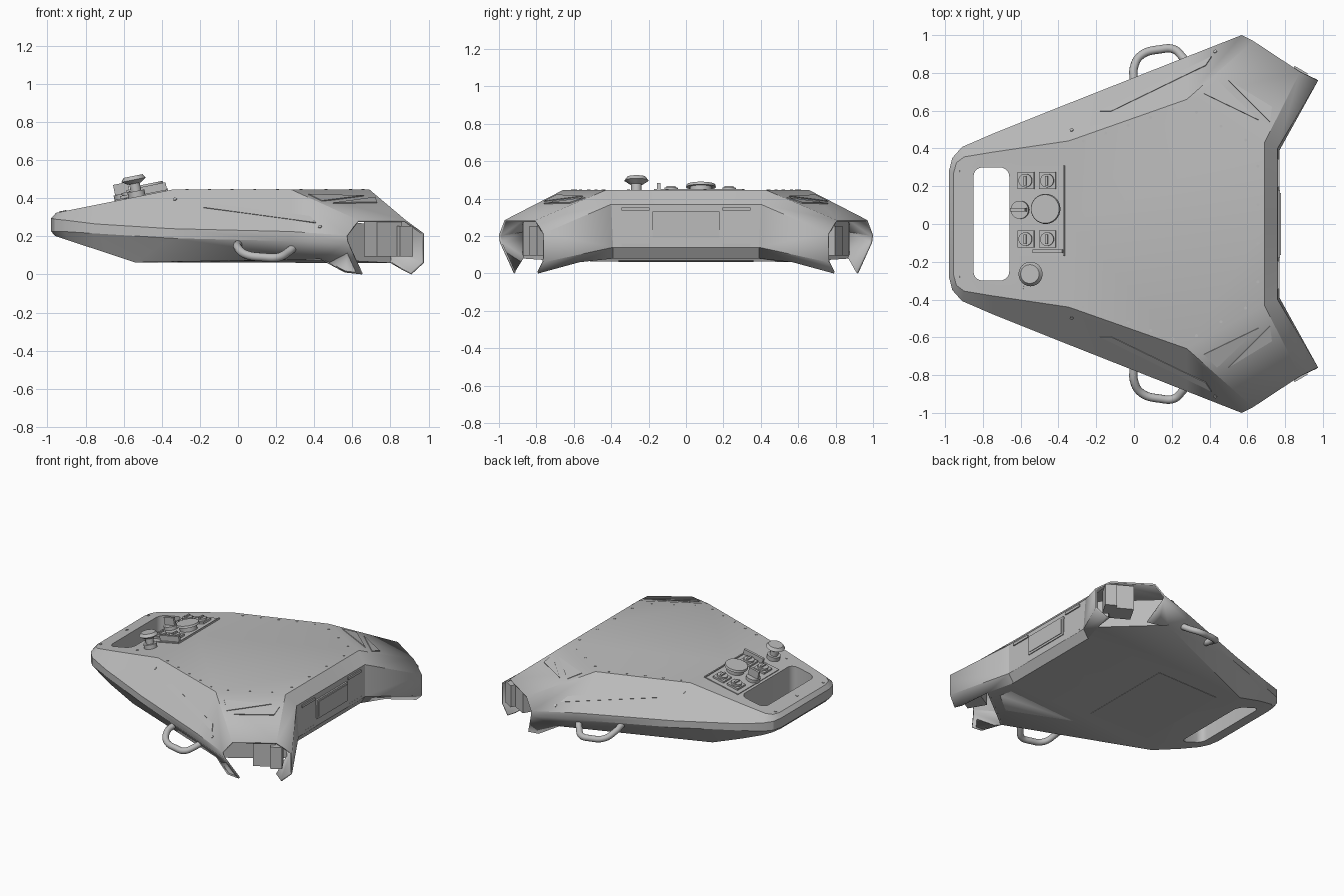
import bpy, bmesh, math
from mathutils import Vector, Matrix
from mathutils.geometry import intersect_line_plane

cube = bpy.data.objects.get("Cube")
if cube:
    bpy.data.objects.remove(cube)

grey = bpy.data.materials.new("light grey")
grey.use_nodes = True
colour = (0.5, 0.5, 0.5, 1)
grey.diffuse_color = colour
grey.node_tree.nodes["Principled BSDF"].inputs["Base Color"].default_value = colour


def finish(name, bm, smooth=True):
    bmesh.ops.remove_doubles(bm, verts=bm.verts[:], dist=0.0005)
    bmesh.ops.recalc_face_normals(bm, faces=bm.faces[:])
    mesh = bpy.data.meshes.new(name)
    bm.to_mesh(mesh)
    bm.free()
    ob = bpy.data.objects.new(name, mesh)
    bpy.context.collection.objects.link(ob)
    mesh.materials.append(grey)
    if smooth:
        bpy.ops.object.select_all(action='DESELECT')
        ob.select_set(True)
        bpy.context.view_layer.objects.active = ob
        bpy.ops.object.shade_smooth_by_angle(angle=math.radians(25))
    return ob


def flip(p, s):
    return Vector((p[0], p[1] * s, p[2]))


def tail_top(x, y):
    return (x, y, 0.32 + (x + 0.97) * 0.2)


def tail_low(x, y):
    return (x, y, 0.205 - (x + 0.97) * 0.33)


# Columns of the hull wall, each from top edge to bottom edge
A = [tail_top(-0.955, 0), (-0.98, 0, 0.295), (-0.98, 0, 0.225), tail_low(-0.96, 0)]
B = [tail_top(-0.955, 0.27), (-0.98, 0.28, 0.295), (-0.98, 0.28, 0.225), tail_low(-0.96, 0.26)]
B2 = [tail_top(-0.94, 0.325), (-0.962, 0.35, 0.29), (-0.962, 0.35, 0.225), tail_low(-0.94, 0.33)]
C = [tail_top(-0.9, 0.355), (-0.91, 0.408, 0.285), (-0.91, 0.408, 0.225), tail_low(-0.89, 0.375)]
D = [tail_top(-0.75, 0.38), (-0.75, 0.477, 0.265), (-0.75, 0.477, 0.215), tail_low(-0.75, 0.42)]
E = [tail_top(-0.345, 0.44), (-0.35, 0.637, 0.24), (-0.35, 0.637, 0.19), tail_low(-0.54, 0.46)]
F = [(0.28, 0.66, 0.445), (0.28, 0.886, 0.225), (0.28, 0.886, 0.175), (0.43, 0.87, 0.08)]
G = [(0.63, 0.97, 0.285), (0.57, 1.0, 0.205), (0.575, 0.995, 0.165), (0.65, 0.92, 0)]
H = [(0.88, 0.805, 0.285), (0.975, 0.76, 0.215), (0.975, 0.76, 0.06), (0.91, 0.79, 0)]
I = [(0.69, 0.43, 0.445), (0.76, 0.4, 0.37), (0.77, 0.39, 0.14), (0.73, 0.39, 0.08)]
J = [(p[0], 0, p[2]) for p in I]
outer_toe, inner_toe, arm_floor = (0.56, 0.925, 0.01), (0.86, 0.77, 0.025), (0.80, 0.57, 0.06)

# Half outline of the grip opening, from the front of the slot to its rear
slot = [(-0.66, 0)]
for cx, start in ((-0.71, 0), (-0.80, 90)):
    slot += [(cx + 0.05 * math.cos(math.radians(start + a)),
              0.25 + 0.05 * math.sin(math.radians(start + a))) for a in range(0, 91, 18)]
slot.append((-0.85, 0))
slot_top = [tail_top(*p) for p in slot]
slot_low = [tail_low(*p) for p in slot]

bm = bmesh.new()
for s in (1, -1):
    def face(*pts):
        bm.faces.new([bm.verts.new(flip(p, s)) for p in pts])
    for a, b in ((A, B), (B, B2), (B2, C), (C, D), (D, E), (E, F), (F, G), (H, I), (I, J)):
        for r in range(3):
            extra = []
            if r == 2 and a is F:
                extra = [outer_toe]
            if r == 2 and a is H:
                extra = [inner_toe, arm_floor]
            if extra and a is F:
                face(a[r], b[r], b[3], *extra, a[3])
            elif extra:
                face(a[r], b[r], b[3], *extra[::-1], a[3])
            else:
                face(a[r], b[r], b[r + 1], a[r + 1])
    # decks, sloped tail with its grip slot, arm roof and underside
    mid_top, mid_low = tail_top(-0.345, 0), tail_low(-0.54, 0)
    face(E[0], F[0], I[0], J[0], mid_top)
    face(F[0], G[0], H[0], I[0])
    face(A[0], B[0], B2[0], C[0], D[0], E[0], mid_top, *slot_top)
    face(A[3], B[3], B2[3], C[3], D[3], E[3], mid_low, *slot_low)
    face(mid_low, E[3], F[3], arm_floor, I[3], J[3])
    for k in range(len(slot) - 1):
        face(slot_top[k], slot_top[k + 1], slot_low[k + 1], slot_low[k])
hull = finish("hull_shell", bm)
sol = hull.modifiers.new("thickness", 'SOLIDIFY')
sol.thickness, sol.offset = 0.012, -1


def prism(name, pts, normal, t, s=1):
    """Thin plate: a polygon raised along a normal."""
    bm = bmesh.new()
    n = Vector(normal).normalized()
    rings = [[bm.verts.new(flip(Vector(p) + n * d, s)) for p in pts] for d in (-t, t)]
    for ring in rings:
        bm.faces.new(ring)
    for k in range(len(pts)):
        m = (k + 1) % len(pts)
        bm.faces.new((rings[0][k], rings[0][m], rings[1][m], rings[1][k]))
    return finish(name, bm, False)


def on_plane(pts, plane, axis):
    """Drop points along an axis onto the plane through three points."""
    a, b, c = map(Vector, plane)
    n = (b - a).cross(c - a).normalized()
    n = n if n.z > 0 else -n
    return [intersect_line_plane(Vector(p), Vector(p) + Vector(axis), a, n) for p in pts], n


def disc(name, centre, normal, r1, h, r2=None, sides=24):
    bm = bmesh.new()
    bmesh.ops.create_cone(bm, cap_ends=True, segments=sides, radius1=r1,
                          radius2=r1 if r2 is None else r2, depth=h)
    n = Vector(normal).normalized()
    rot = n.to_track_quat('Z', 'Y').to_matrix().to_4x4()
    bm.transform(Matrix.Translation(Vector(centre) + n * h / 2) @ rot)
    return finish(name, bm)


def box(name, centre, size, rot):
    bm = bmesh.new()
    bmesh.ops.create_cube(bm, size=1)
    bm.transform(Matrix.Translation(centre) @ rot @ Matrix.Diagonal((*size, 1)))
    return finish(name, bm, False)


def tube(name, pts, r, s):
    cu = bpy.data.curves.new(name, 'CURVE')
    cu.dimensions, cu.bevel_depth, cu.bevel_resolution = '3D', r, 4
    sp = cu.splines.new('BEZIER')
    sp.bezier_points.add(len(pts) - 1)
    for b, p in zip(sp.bezier_points, pts):
        b.co = flip(p, s)
        b.handle_left_type = b.handle_right_type = 'AUTO'
    cu.materials.append(grey)
    ob = bpy.data.objects.new(name, cu)
    bpy.context.collection.objects.link(ob)


roof = (F[0], G[0], I[0])
flank = (E[0], F[0], F[1])
for s, side in ((1, "left"), (-1, "right")):
    # triangular arm plates and the long flank plate
    for k, tri in enumerate((((0.37, 0.69), (0.44, 0.76), (0.66, 0.55)),
                             ((0.5, 0.76), (0.73, 0.62), (0.72, 0.54)))):
        pts, n = on_plane([(x, y, 0) for x, y in tri], roof, (0, 0, 1))
        prism(f"{side}_arm_plate_{k + 1}", pts, n, 0.003, s)
    pts, n = on_plane([(x, 0, z) for x, z in
                       ((-0.18, 0.35), (-0.12, 0.37), (0.38, 0.305), (0.41, 0.27))], flank, (0, 1, 0))
    prism(f"{side}_flank_plate", pts, n, 0.003, s)
    # flank screws
    pts, n = on_plane([(-0.33, 0, 0.395), (0.43, 0, 0.25)], flank, (0, 1, 0))
    for p in pts:
        disc(f"{side}_flank_screw", flip(p, s), flip(n, s), 0.01, 0.004, sides=10)
    # carrying handle
    tube(f"{side}_handle", [(0, 0.75, 0.16), (0, 0.83, 0.14), (0.04, 0.895, 0.105), (0.14, 0.925, 0.09),
                            (0.21, 0.925, 0.09), (0.26, 0.88, 0.115), (0.3, 0.83, 0.15)], 0.022, s)
    # arm bulkhead and coupling blocks
    foot, end = Vector(F[3]), Vector(arm_floor)
    up = Vector((0, 0, 0.2))
    prism(f"{side}_bulkhead", [foot, end, end + up, foot + up], (0.5, 0.86, 0), 0.006, s)
    rot = Matrix.Rotation(math.radians(-30 * s), 4, 'Z')
    box(f"{side}_coupling", (0.76, 0.77 * s, 0.185), (0.15, 0.14, 0.18), rot)
    box(f"{side}_coupling_tab", (0.855, 0.765 * s, 0.175), (0.08, 0.12, 0.16), rot)
    # deck screws
    for a, b, count in ((E[0], F[0], 5), (F[0], I[0], 3), (I[0], J[0], 2)):
        for k in range(count):
            p = Vector(a).lerp(Vector(b), (k + 0.5) / count) * 0.95
            disc(f"{side}_deck_screw", (p.x, p.y * s, 0.444), (0, 0, 1), 0.008, 0.004, sides=10)
    # vent bars of the end panel
    for z in (0.345, 0.15):
        box(f"{side}_vent", (0.763, 0.27 * s, z), (0.014, 0.15, 0.018), Matrix())

# End panel and underside hatch
box("end_panel", (0.768, 0, 0.26), (0.012, 0.36, 0.14), Matrix())
box("end_panel_inset", (0.775, 0, 0.26), (0.006, 0.33, 0.11), Matrix())
box("underside_hatch", (-0.17, 0, 0.07), (0.5, 0.72, 0.008), Matrix.Rotation(-0.015, 4, 'Y'))

# Control deck on the sloped tail
N = Vector((-0.2, 0, 1)).normalized()
TILT = Matrix.Rotation(-math.atan(0.2), 4, 'Y')


def lift(x, y, h):
    return Vector(tail_top(x, y)) + N * h


box("control_plate", lift(-0.51, 0.07, 0.002), (0.27, 0.48, 0.008), TILT)
box("control_lip", lift(-0.37, 0.07, 0.005), (0.008, 0.48, 0.012), TILT)
for y, label in ((0.23, "key"), (-0.08, "switch")):
    for x in (-0.57, -0.455):
        box(f"{label}_base", lift(x, y, 0.01), (0.09, 0.09, 0.02), TILT)
        disc(f"{label}_cap", lift(x, y, 0.02), N, 0.036, 0.014)
        box(f"{label}_bar", lift(x, y, 0.038), (0.014, 0.05, 0.014), TILT)
disc("dial_base", lift(-0.46, 0.08, 0), N, 0.06, 0.04)
disc("dial", lift(-0.46, 0.08, 0.04), N, 0.08, 0.015, 0.076, 32)
disc("knob_base", lift(-0.6, 0.075, 0), N, 0.048, 0.03)
box("knob_grip", lift(-0.6, 0.075, 0.055), (0.08, 0.018, 0.06), TILT)
box("lever", lift(-0.45, -0.145, 0.025), (0.16, 0.018, 0.04), TILT)
disc("stop_collar", lift(-0.53, -0.265, 0), N, 0.045, 0.03)
disc("stop_stem", lift(-0.53, -0.265, 0.03), N, 0.028, 0.05)
disc("stop_underside", lift(-0.53, -0.265, 0.07), N, 0.035, 0.02, 0.065)
disc("stop_button", lift(-0.53, -0.265, 0.09), N, 0.065, 0.02, 0.05)
for x, y in ((-0.93, 0.28), (-0.93, -0.28), (-0.91, 0), (-0.59, -0.335)):
    disc("tail_screw", lift(x, y, 0), N, 0.009, 0.004, sides=10)
